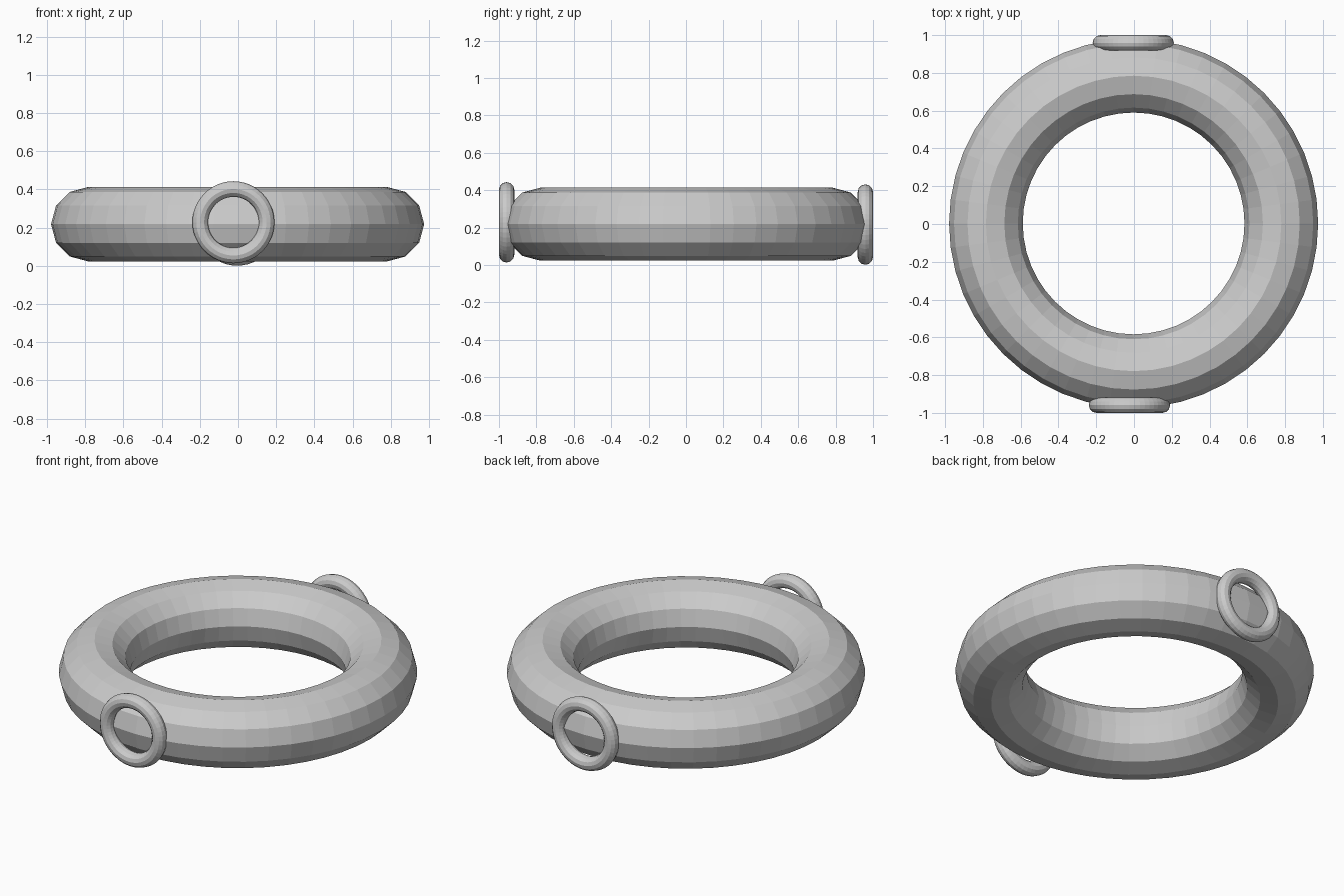
import bpy
import math

cube = bpy.data.objects.get("Cube")
if cube:
    bpy.data.objects.remove(cube, do_unlink=True)

# Single plain grey
grey = bpy.data.materials.new("plain_grey")
grey.use_nodes = True
colour = (0.6, 0.6, 0.6, 1.0)
grey.diffuse_color = colour
grey.node_tree.nodes["Principled BSDF"].inputs["Base Color"].default_value = colour


def add_ring(name, location, major, minor, upright=False):
    """Flat-faced torus, lying down or standing to face the front."""
    bpy.ops.mesh.primitive_torus_add(
        location=location,
        rotation=(math.pi / 2 if upright else 0, 0, 0),
        major_segments=48, minor_segments=12,
        major_radius=major, minor_radius=minor)
    ring = bpy.context.object
    ring.name = ring.data.name = name
    ring.data.materials.append(grey)
    ring.data.shade_flat()
    return ring


# Large ring lying flat
add_ring("main_ring", (-0.002, 0.003, 0.218), 0.782, 0.195)

# Small upright rings set into the front and back
add_ring("front_loop", (-0.024, -0.959, 0.228), 0.174, 0.041, upright=True)
add_ring("back_loop", (-0.004, 0.959, 0.216), 0.174, 0.041, upright=True)
